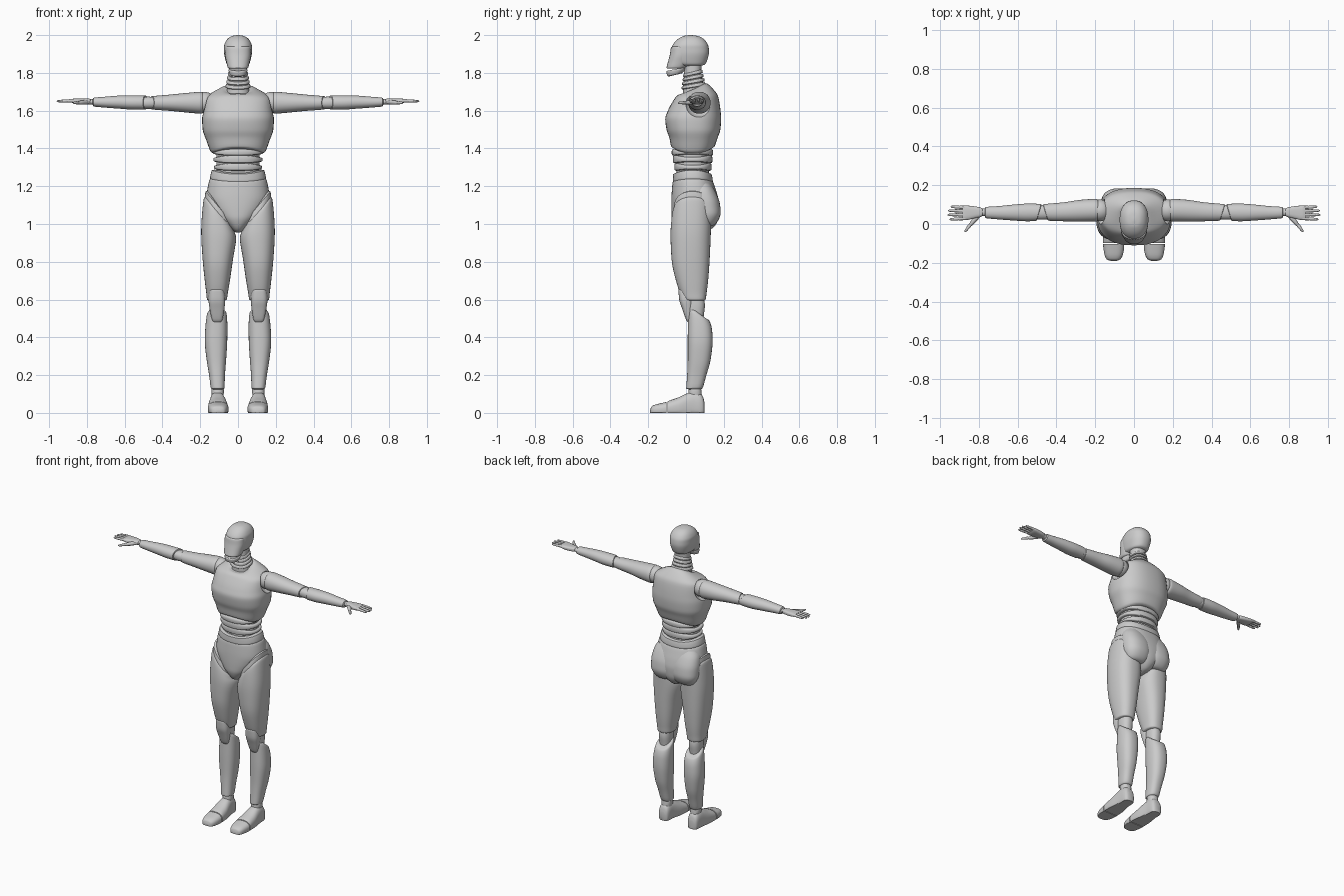
import bpy, bmesh
from math import cos, sin, tau

N, STEPS = 40, 4


def smooth_rows(rows):
    """Monotone interpolation between sections, so lips never overshoot."""
    d = [[b - a for a, b in zip(p, q)] for p, q in zip(rows, rows[1:])]

    def mid(a, b):
        return 2 * a * b / (a + b) if a * b > 0 else 0
    m = [d[0]] + [[mid(a, b) for a, b in zip(p, q)] for p, q in zip(d, d[1:])] + [d[-1]]
    out = []
    for i in range(len(d)):
        for k in range(STEPS):
            u = k / STEPS
            h = (2*u**3 - 3*u**2 + 1, u**3 - 2*u**2 + u, 3*u**2 - 2*u**3, u**3 - u**2)
            out.append([h[0]*a + h[1]*ma + h[2]*b + h[3]*mb for a, ma, b, mb
                        in zip(rows[i], m[i], rows[i + 1], m[i + 1])])
    return out + [rows[-1]]


def loft(name, rows, axis='z', power=2.3, mirror=False):
    """Rows: (t, a0, a1, b0, b1, tilt_a, tilt_b, arch) along the axis."""
    rows = [list(r) + [0] * (8 - len(r)) for r in rows]
    bm = bmesh.new()
    rings = []
    for t, a0, a1, b0, b1, ta, tb, arch in smooth_rows(rows):
        ring = []
        for i in range(N):
            c, s = cos(tau * i / N), sin(tau * i / N)
            ca = (1 if c > 0 else -1) * abs(c) ** (2 / power)
            sb = (1 if s > 0 else -1) * abs(s) ** (2 / power)
            a = (a0 + a1) / 2 + (a1 - a0) / 2 * ca
            b = (b0 + b1) / 2 + (b1 - b0) / 2 * sb
            w = t + ta * ca + tb * sb + arch * (s * s - c * c)
            x, y, z = {'x': (w, a, b), 'y': (a, w, b), 'z': (a, b, w)}[axis]
            ring.append(bm.verts.new((x, y, max(z, 0))))
        rings.append(ring)
    for p, q in zip(rings, rings[1:]):
        for i in range(N):
            j = (i + 1) % N
            bm.faces.new((p[i], p[j], q[j], q[i]))
    bm.faces.new(rings[0])
    bm.faces.new(rings[-1])
    return finish(name, bm, mirror)


def finish(name, bm, mirror):
    bmesh.ops.recalc_face_normals(bm, faces=bm.faces)
    me = bpy.data.meshes.new(name)
    bm.to_mesh(me)
    bm.free()
    return place(name, me, mirror)


def place(name, data, mirror):
    ob = bpy.data.objects.new(name, data)
    bpy.context.collection.objects.link(ob)
    if mirror:
        ob.modifiers.new("Mirror", 'MIRROR').use_mirror_merge = False
    return ob


def ball(name, centre, r, mirror=True):
    bm = bmesh.new()
    bmesh.ops.create_uvsphere(bm, u_segments=32, v_segments=20, radius=r)
    bmesh.ops.translate(bm, verts=bm.verts, vec=centre)
    return finish(name, bm, mirror)


def digit(name, pts):
    """Tapered finger through (x, y, z, radius) points."""
    cu = bpy.data.curves.new(name, 'CURVE')
    cu.dimensions, cu.bevel_depth, cu.bevel_resolution = '3D', 1, 3
    cu.use_fill_caps = True
    sp = cu.splines.new('POLY')
    sp.points.add(len(pts) - 1)
    for p, (x, y, z, r) in zip(sp.points, pts):
        p.co, p.radius = (x, y, z, 1), r
    return place(name, cu, True)


def sym(z, h, *rest):
    return (z, -h, h, *rest)


# Head: skull shell, face mask, jaw
loft("skull", [sym(1.835, .04, -.03, .075), sym(1.845, .058, -.06, .1), sym(1.87, .067, -.08, .113),
               sym(1.91, .074, -.08, .122), sym(1.94, .074, -.074, .119), sym(1.965, .066, -.058, .107),
               sym(1.985, .05, -.034, .086), sym(1.996, .03, -.01, .06), sym(2.0, .006, .015, .03)])
loft("face_mask", [sym(1.822, .045, -.098, -.01), sym(1.828, .054, -.103, .0), sym(1.86, .062, -.095, .02),
                   sym(1.90, .068, -.085, .03), sym(1.935, .066, -.079, .02), sym(1.94, .055, -.07, .0)])
loft("jaw", [sym(1.787, .028, -.09, -.04, 0, .006), sym(1.791, .042, -.098, -.02, 0, .008),
             sym(1.815, .05, -.104, .0, 0, .01), sym(1.821, .046, -.1, -.005, 0, .01)])

# Neck with stacked rings
loft("neck", [sym(1.69, .062, -.015, .1), sym(1.74, .055, -.015, .092), sym(1.80, .048, -.01, .08),
              sym(1.86, .048, -.01, .085)])
for i in range(4):
    z, h, y0, y1 = 1.722 + .022 * i, .066 - .004 * i, -.024 + .003 * i, .104 - .005 * i
    loft("neck_ring", [sym(z, h - .006, y0 + .006, y1 - .006, 0, .01), sym(z + .004, h, y0, y1, 0, .01),
                       sym(z + .015, h - .002, y0 + .002, y1 - .002, 0, .01),
                       sym(z + .019, h - .008, y0 + .008, y1 - .008, 0, .01)])

# Chest shell with armholes cut out
chest = loft("chest", [
    sym(1.715, .062, -.015, .1, 0, .03), sym(1.715, .08, -.028, .112, 0, .028),
    sym(1.692, .14, -.05, .15, 0, .015), sym(1.665, .173, -.066, .17, 0, .01),
    sym(1.60, .183, -.096, .183), sym(1.555, .19, -.11, .186), sym(1.50, .187, -.103, .182),
    sym(1.45, .168, -.088, .167, 0, 0, .006), sym(1.395, .143, -.078, .15, 0, 0, .014),
    sym(1.388, .13, -.068, .14, 0, 0, .014)], power=2.4)
cutter = ball("armhole_cutter", (.207, .07, 1.643), .08)
cutter.hide_render = True
mod = chest.modifiers.new("Armholes", 'BOOLEAN')
mod.operation, mod.object, mod.solver = 'DIFFERENCE', cutter, 'EXACT'
bpy.context.view_layer.objects.active = chest
bpy.ops.object.modifier_apply(modifier=mod.name)
bpy.data.objects.remove(cutter)

# Waist bands
loft("waist_core", [sym(1.42, .115, -.055, .125), sym(1.25, .115, -.05, .12)])
for z, h, y0, y1, t in ((1.365, .134, -.076, .144, .026), (1.325, .131, -.07, .14, .034),
                        (1.285, .128, -.062, .136, .032)):
    loft("waist_band", [sym(z, h - .012, y0 + .012, y1 - .012, 0, 0, -.004), sym(z + .004, h - .002, y0 + .002, y1 - .002, 0, 0, -.004),
                        sym(z + t / 2, h, y0, y1, 0, 0, .002), sym(z + t - .004, h - .003, y0 + .003, y1 - .003, 0, 0, .006),
                        sym(z + t, h - .012, y0 + .012, y1 - .012, 0, 0, .006)])

# Pelvis: belt, briefs and rounded rear
loft("belt", [sym(1.278, .125, -.055, .125, 0, 0, -.01), sym(1.274, .138, -.068, .135, 0, 0, -.01),
              sym(1.235, .148, -.07, .142, 0, 0, -.008), sym(1.225, .14, -.06, .13, 0, 0, -.008)])
loft("pelvis", [sym(1.235, .142, -.062, .135, 0, 0, -.006), sym(1.23, .15, -.07, .142, 0, 0, -.006),
                sym(1.19, .161, -.074, .155), sym(1.14, .167, -.077, .17), sym(1.09, .15, -.078, .178),
                sym(1.04, .112, -.077, .175), sym(1.0, .07, -.066, .16), sym(.965, .03, -.04, .12),
                sym(.955, .012, -.01, .08)])
loft("glute", [(1.215, .0, .14, .02, .13), (1.17, -.015, .162, .02, .157), (1.11, -.02, .17, .025, .179),
               (1.06, -.015, .169, .035, .184), (1.015, -.004, .155, .045, .168), (.992, .02, .135, .06, .145),
               (.985, .05, .11, .08, .12)], mirror=True)

# Legs
loft("hip_ring", [(1.10, .05, .16, -.045, .115, .075), (1.092, .035, .172, -.062, .128, .08),
                  (1.04, .025, .176, -.068, .13, .085), (1.0, .02, .178, -.068, .12, .07)], mirror=True)
loft("thigh", [(1.062, .035, .17, -.06, .125, .085), (1.052, .022, .18, -.07, .133, .085),
               (1.02, .016, .187, -.077, .134, .07), (.94, .01, .195, -.082, .131, .02),
               (.81, .027, .187, -.076, .125), (.70, .043, .176, -.053, .117), (.635, .054, .168, -.032, .109),
               (.60, .06, .164, -.015, .104), (.594, .07, .154, -.005, .094)], power=2.4, mirror=True)
loft("knee_joint", [(.63, .075, .148, -.01, .09), (.57, .073, .152, -.005, .1), (.52, .075, .15, .0, .095),
                    (.47, .08, .145, .02, .09)], mirror=True)
loft("kneecap", [(.658, .085, .14, -.03, .02), (.65, .075, .15, -.04, .03), (.60, .068, .156, -.036, .04),
                 (.55, .072, .15, -.02, .035), (.49, .084, .136, .002, .03), (.48, .092, .128, .01, .025)],
     power=2.8, mirror=True)
loft("shin", [(.53, .072, .152, .022, .108, 0, -.032), (.52, .06, .163, .012, .122, 0, -.03),
              (.45, .056, .173, .01, .138, 0, -.01), (.38, .057, .176, .009, .141), (.28, .063, .166, .009, .13),
              (.20, .069, .153, .006, .108), (.13, .072, .143, .001, .087), (.125, .08, .135, .01, .078)],
     power=2.4, mirror=True)
loft("ankle", [(.15, .08, .134, .018, .075), (.115, .075, .14, .014, .082), (.07, .078, .136, .01, .085)],
     mirror=True)

# Feet split into toe cap and main shoe, flat on the ground
loft("toe_cap", [(-.19, .09, .12, 0, .015), (-.184, .073, .138, -.012, .032), (-.165, .06, .15, -.016, .043),
                 (-.13, .052, .157, -.02, .052), (-.103, .05, .16, -.02, .058), (-.102, .06, .15, -.01, .05)],
     'y', 2.6, True)
loft("foot", [(-.098, .06, .15, -.01, .05), (-.097, .05, .16, -.02, .06), (-.04, .054, .158, -.03, .082),
              (.01, .064, .152, -.03, .105), (.04, .069, .149, -.03, .113), (.07, .071, .147, -.03, .107),
              (.09, .077, .141, -.02, .085), (.098, .09, .128, 0, .055)], 'y', 2.5, True)

# Arms
ball("shoulder_joint", (.175, .07, 1.643), .056)
loft("upper_arm", [(.176, .04, .1, 1.61, 1.675), (.182, .022, .12, 1.592, 1.693), (.20, .012, .13, 1.584, 1.7),
                   (.28, .012, .124, 1.591, 1.693), (.36, .014, .112, 1.599, 1.685),
                   (.43, .016, .105, 1.604, 1.679, .006), (.455, .018, .101, 1.607, 1.677, .012),
                   (.458, .028, .091, 1.616, 1.668, .012)], 'x', 2.1, True)
loft("elbow", [(.43, .026, .094, 1.612, 1.67), (.475, .022, .099, 1.609, 1.674), (.52, .026, .094, 1.612, 1.67)],
     'x', 2.2, True)
loft("forearm", [(.488, .028, .092, 1.614, 1.67, -.012), (.491, .016, .103, 1.605, 1.68, -.012),
                 (.55, .014, .105, 1.605, 1.681, -.003), (.62, .018, .1, 1.61, 1.68), (.70, .024, .092, 1.616, 1.674),
                 (.765, .031, .087, 1.623, 1.668), (.769, .039, .079, 1.631, 1.66)], 'x', 2.1, True)
loft("wrist", [(.75, .042, .078, 1.632, 1.66), (.80, .042, .08, 1.634, 1.662)], 'x', 2.1, True)

# Hands
loft("palm", [(.78, .046, .076, 1.638, 1.66), (.785, .039, .082, 1.634, 1.663), (.82, .03, .091, 1.633, 1.664),
              (.865, .02, .095, 1.637, 1.664), (.884, .022, .093, 1.644, 1.661)], 'x', 2.8, True)
for y, y_tip, tip in ((.085, .089, .945), (.067, .069, .958), (.048, .047, .96), (.029, .024, .95)):
    pts = [(.868 + (tip - .868) * u, y + (y_tip - y) * u, 1.653 - .003 * u, r)
           for u, r in ((0, .009), (.4, .0085), (.43, .007), (.46, .0082), (.72, .0075), (.75, .006),
                        (.78, .007), (.95, .0055), (1, .002))]
    digit("finger", pts)
digit("thumb", [(.80, .045, 1.645, .012), (.825, .018, 1.643, .012), (.842, -.003, 1.642, .009),
                (.845, -.006, 1.642, .007), (.848, -.009, 1.642, .009), (.868, -.035, 1.641, .0065),
                (.873, -.042, 1.641, .002)])

# Smooth shading with crisp panel edges
for ob in bpy.data.objects:
    ob.select_set(ob.type == 'MESH')
bpy.context.view_layer.objects.active = chest
bpy.ops.object.shade_smooth_by_angle(angle=0.6)
